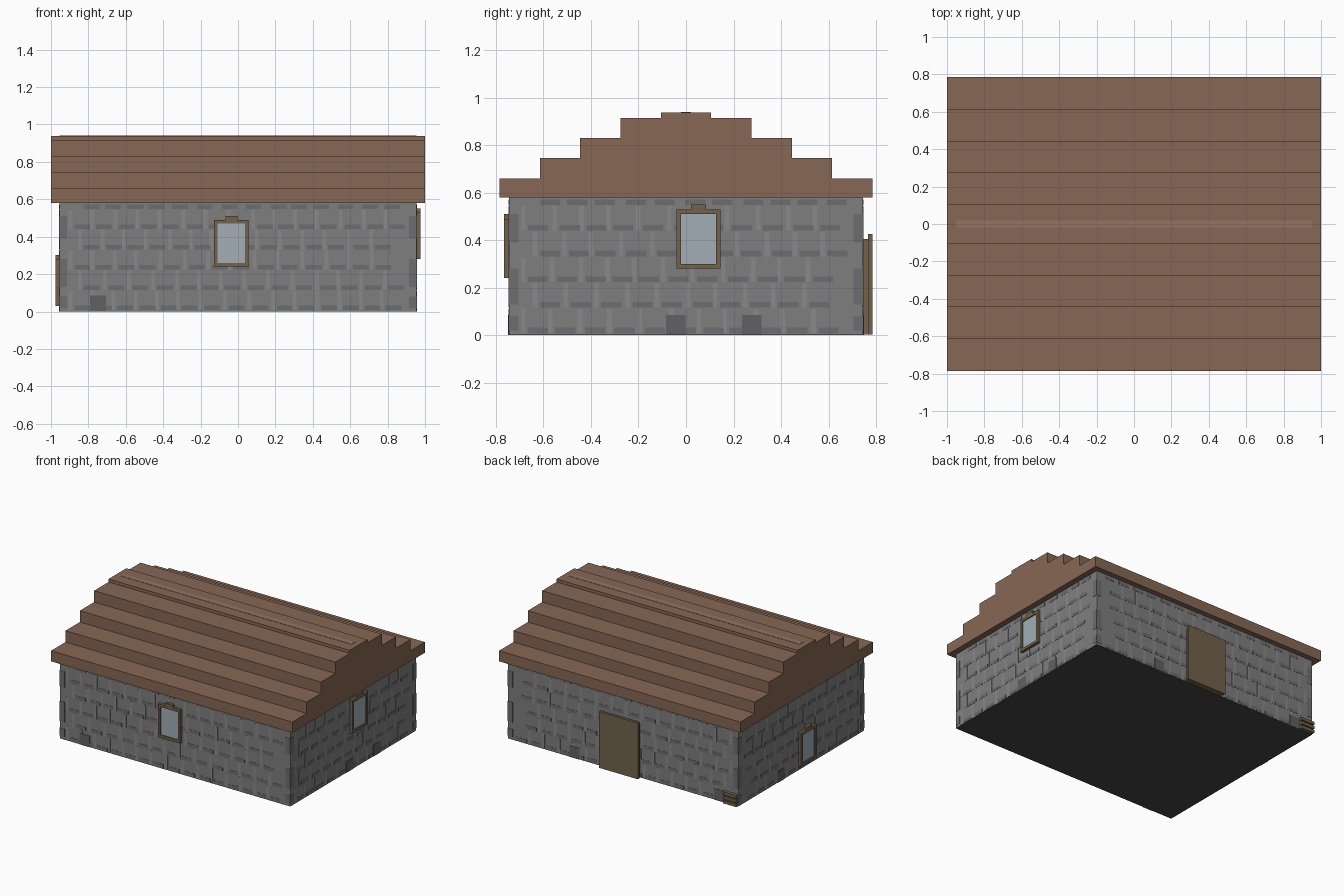
import bpy, bmesh, random
from mathutils import Vector, Matrix

if "Cube" in bpy.data.objects:
    bpy.data.objects.remove(bpy.data.objects["Cube"])

random.seed(4)
WX, WY, WH = 0.955, 0.745, 0.58      # wall half sizes and height


def material(name, rgb):
    m = bpy.data.materials.new(name)
    m.diffuse_color = (*rgb, 1)
    m.use_nodes = True
    m.node_tree.nodes["Principled BSDF"].inputs["Base Color"].default_value = m.diffuse_color
    return m


STONE = material("stone", (0.21, 0.21, 0.215))
LIGHT = material("light_stone", (0.25, 0.25, 0.255))
DARK = material("dark_stone", (0.155, 0.155, 0.16))
DEEP = material("base_stone", (0.12, 0.12, 0.125))
FLOOR = material("floor", (0.06, 0.06, 0.06))
ROOF = material("roof", (0.24, 0.135, 0.09))
RIDGE = material("ridge", (0.29, 0.175, 0.125))
WOOD = material("wood", (0.17, 0.125, 0.07))
GLASS = material("glass", (0.36, 0.43, 0.47))


def finish(name, bm, mat):
    bmesh.ops.recalc_face_normals(bm, faces=bm.faces)
    me = bpy.data.meshes.new(name)
    bm.to_mesh(me)
    bm.free()
    me.materials.append(mat)
    ob = bpy.data.objects.new(name, me)
    bpy.context.collection.objects.link(ob)
    return ob


def boxes(name, spans, mat):
    """One object from boxes given as (x0, x1, y0, y1, z0, z1)."""
    bm = bmesh.new()
    for s in spans:
        lo, hi = [Vector((min(s[i], s[i + 1]) if k == 0 else max(s[i], s[i + 1])
                          for i in (0, 2, 4))) for k in (0, 1)]
        mat4 = Matrix.Translation((lo + hi) / 2) @ Matrix.Diagonal((*(hi - lo), 1))
        bmesh.ops.create_cube(bm, size=1, matrix=mat4)
    return finish(name, bm, mat)


def on_wall(side, u0, u1, z0, z1, d, back=0.005):
    """Box on a wall: u runs along world x or y, d is the outward depth."""
    if side in ("front", "back"):
        s = -1 if side == "front" else 1
        return (u0, u1, s * (WY - back), s * (WY + d), z0, z1)
    s = -1 if side == "left" else 1
    return (s * (WX - back), s * (WX + d), u0, u1, z0, z1)


def window(side, u, z):
    w, h, t = 0.093, 0.25, 0.02
    bars = [(u - w, u - w + t, z, z + h), (u + w - t, u + w, z, z + h),
            (u - w + t, u + w - t, z, z + t),
            (u - w + t, u + w - t, z + h - t, z + h),
            (u - 0.032, u + 0.032, z + h - 0.001, z + h + 0.021)]
    boxes(side + "_window_frame", [on_wall(side, *b, 0.021) for b in bars], WOOD)
    boxes(side + "_window_glass",
          [on_wall(side, u - w + t, u + w - t, z + t, z + h - t, 0.013)], GLASS)


def masonry(side, half, base_stones):
    joints, courses, corners = [], [], []
    step, pitch = 0.108, 0.122
    # courses of dark bed joints and pale upright joints
    for row in range(6):
        z = 0.008 + row * step
        u = -half + 0.05 + (row % 2) * 0.05
        while u < half - 0.16:
            joints_top = min(z + step - 0.005, WH - 0.02)
            if row < 5:
                joints.append(on_wall(side, u, u + 0.02, z, joints_top, 0.001))
            courses.append(on_wall(side, u + 0.03, u + 0.115, z, z + 0.024, 0.0015))
            u += pitch + random.uniform(-0.012, 0.012)
    # alternating corner stones
    for s in (-1, 1):
        for z0, z1 in ((0.02, 0.08), (0.13, 0.28), (0.39, 0.51)):
            corners.append(on_wall(side, s * (half - 0.04), s * half, z0, z1, 0.002))
    boxes(side + "_upright_joints", joints, LIGHT)
    boxes(side + "_bed_joints", courses, DARK)
    boxes(side + "_corner_stones", corners, DARK)
    boxes(side + "_base_stones",
          [on_wall(side, u, u + 0.083, 0, 0.085, 0.003) for u in base_stones], DEEP)


# walls and floor
boxes("walls", [(-WX, WX, -WY, WY, 0.003, WH)], STONE)
boxes("floor", [(-WX, WX, -WY, WY, 0, 0.004)], FLOOR)
masonry("front", WX, [-0.79])
masonry("back", WX, [0.36, -0.84])
masonry("right", WY, [-0.085, 0.235])
masonry("left", WY, [0.2])

# windows
window("front", -0.036, 0.24)
window("right", 0.053, 0.28)
window("left", -0.063, 0.03)

# stepped roof, one extruded profile
steps = [(0.785, 0.58, 0.66), (0.615, 0.66, 0.745), (0.445, 0.745, 0.83),
         (0.275, 0.83, 0.915), (0.105, 0.915, 0.938)]
half = [(y, z) for y, z0, z1 in steps for z in (z0, z1)]
profile = half + [(-y, z) for y, z in reversed(half)]
bm = bmesh.new()
face = bm.faces.new([bm.verts.new((-1, y, z)) for y, z in profile])
new = bmesh.ops.extrude_face_region(bm, geom=[face])["geom"]
bmesh.ops.translate(bm, vec=(2, 0, 0),
                    verts=[g for g in new if isinstance(g, bmesh.types.BMVert)])
finish("stepped_roof", bm, ROOF)
boxes("roof_ridge", [(-WX, WX, -0.02, 0.02, 0.93, 0.94)], RIDGE)

# back door: frame slab with a larger outer leaf
boxes("door_frame", [on_wall("back", -0.14, 0.16, 0.004, 0.405, 0.022)], WOOD)
boxes("door_leaf", [on_wall("back", -0.152, 0.173, 0.004, 0.425, 0.04, -0.02)], WOOD)

# small slatted crate by the back corner
boxes("crate_body", [on_wall("back", -0.95, -0.85, 0.004, 0.085, 0.015)], WOOD)
boxes("crate_slats", [on_wall("back", -0.955, -0.845, z, z + 0.022, 0.024)
                      for z in (0.004, 0.036, 0.068)], WOOD)
